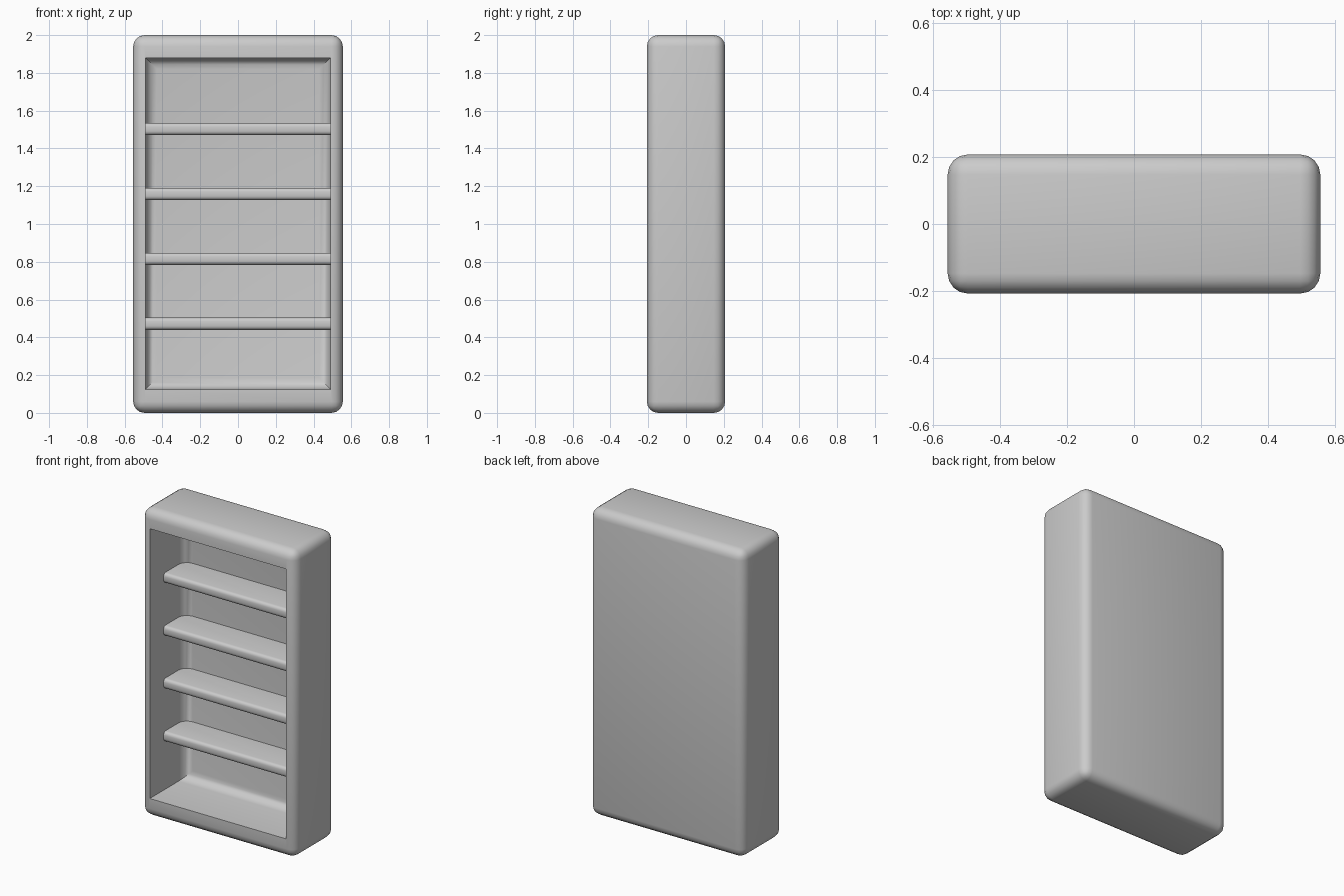
import bpy, bmesh
from mathutils import Vector

if "Cube" in bpy.data.objects:
    bpy.data.objects.remove(bpy.data.objects["Cube"])

W, D, H = 1.11, 0.414, 2.0
INNER_X = 0.49
BACK_Y = 0.148
SHELF_FRONT = -0.065


def box(name, lo, hi, bevels=()):
    """Box between two corners; bevels = (edge test on midpoint/direction, radius, segments)."""
    lo, hi = Vector(lo), Vector(hi)
    bm = bmesh.new()
    bmesh.ops.create_cube(bm, size=1)
    for v in bm.verts:
        v.co = Vector([(a + b) / 2 + c * (b - a) for a, b, c in zip(lo, hi, v.co)])
    for test, radius, segs in bevels:
        edges = [e for e in bm.edges if test(*[v.co for v in e.verts])]
        bmesh.ops.bevel(bm, geom=edges, offset=radius, segments=segs,
                        profile=0.5, affect='EDGES')
    bmesh.ops.recalc_face_normals(bm, faces=bm.faces)
    me = bpy.data.meshes.new(name)
    bm.to_mesh(me)
    bm.free()
    ob = bpy.data.objects.new(name, me)
    bpy.context.collection.objects.link(ob)
    return ob


def activate(ob):
    bpy.ops.object.select_all(action='DESELECT')
    ob.select_set(True)
    bpy.context.view_layer.objects.active = ob


def smooth(ob):
    activate(ob)
    bpy.ops.object.shade_smooth_by_angle(angle=0.6)


# Rounded outer case
case = box("case", (-W / 2, -D / 2, 0), (W / 2, D / 2, H),
           [(lambda a, b: True, 0.06, 4)])

# Recess with filleted back edges, cut out of the case
cutter = box("recess_cutter", (-INNER_X, -0.4, 0.125), (INNER_X, BACK_Y, 1.88),
             [(lambda a, b: min(a.y, b.y) > BACK_Y - 1e-4, 0.06, 4)])
cutter.hide_render = True
cut = case.modifiers.new("recess", 'BOOLEAN')
cut.operation, cut.solver, cut.object = 'DIFFERENCE', 'EXACT', cutter
activate(case)
bpy.ops.object.modifier_apply(modifier=cut.name)
bpy.data.objects.remove(cutter)
smooth(case)


# Four shelves: rounded front edges, back corners following the recess fillet
def back_corner(a, b):
    return min(a.y, b.y) > BACK_Y - 1e-4 and abs(a.z - b.z) > 0.01


def front_long(a, b):
    return max(a.y, b.y) < SHELF_FRONT + 1e-4 and abs(a.x - b.x) > 0.5


for i in range(4):
    z = 0.472 + i * 0.3437
    shelf = box(f"shelf_{i + 1}", (-INNER_X - 0.001, SHELF_FRONT, z - 0.032),
                (INNER_X + 0.001, BACK_Y + 0.001, z + 0.032),
                [(back_corner, 0.06, 4), (front_long, 0.02, 3)])
    smooth(shelf)
